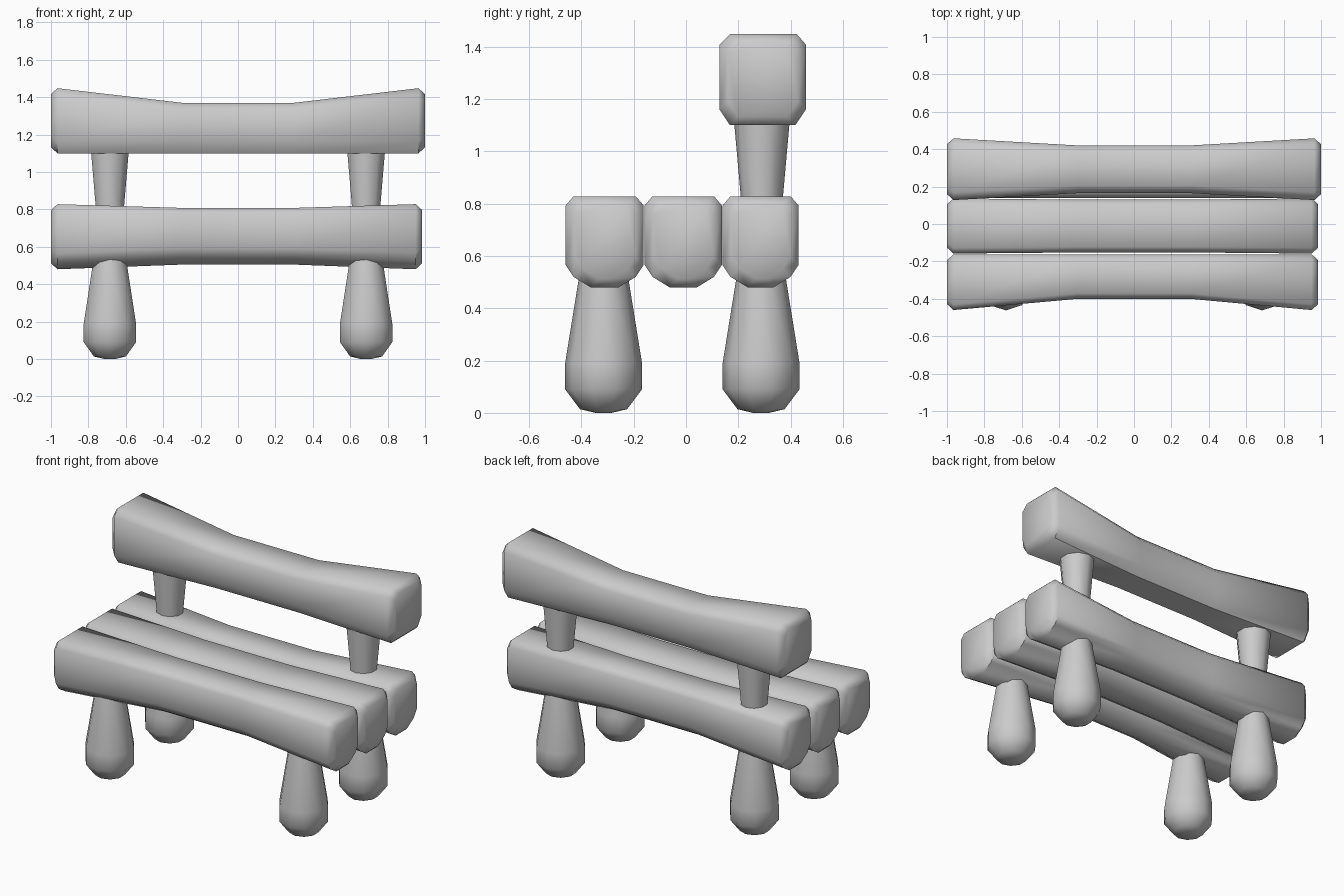
import bpy, bmesh, math

if "Cube" in bpy.data.objects:
    bpy.data.objects.remove(bpy.data.objects["Cube"])

# Cross-sections: (side, dy, up, dz) = which edge the point hangs on and its inset
SEAT_SECTION = [(0, .03, 1, 0), (1, .03, 1, 0), (1, 0, 1, .035), (1, 0, 0, .085), (1, .03, 0, .04),
                (1, .095, 0, 0), (0, .095, 0, 0), (0, .03, 0, .04), (0, 0, 0, .085), (0, 0, 1, .035)]
BACK_SECTION = [(0, .04, 1, 0), (1, .035, 1, 0), (1, 0, 1, .04), (1, 0, 0, .06),
                (1, .04, 0, 0), (0, .04, 0, 0), (0, 0, 0, .06), (0, 0, 1, .04)]


def finish(bm, name, angle):
    bmesh.ops.recalc_face_normals(bm, faces=bm.faces)
    me = bpy.data.meshes.new(name)
    bm.to_mesh(me)
    bm.free()
    ob = bpy.data.objects.new(name, me)
    bpy.context.collection.objects.link(ob)
    bpy.ops.object.select_all(action='DESELECT')
    ob.select_set(True)
    bpy.context.view_layer.objects.active = ob
    bpy.ops.object.shade_smooth_by_angle(angle=math.radians(angle))
    return ob


def loft(name, rings, angle=50):
    bm = bmesh.new()
    vs = [[bm.verts.new(p) for p in r] for r in rings]
    n = len(vs[0])
    for a, b in zip(vs, vs[1:]):
        for i in range(n):
            j = (i + 1) % n
            bm.faces.new((a[i], a[j], b[j], b[i]))
    bm.faces.new(vs[0])
    bm.faces.new(vs[-1])
    return finish(bm, name, angle)


def plank(name, end, mid, section, x0, x1):
    """Lofted beam; end and mid are (y0, y1, z0, z1) boxes, the ends are chamfered."""
    def ring(x, box, shrink=0.0):
        y0, y1, z0, z1 = box
        y0, y1, z0, z1 = y0 + shrink, y1 - shrink, z0 + shrink, z1 - shrink
        return [(x, y1 - dy if s else y0 + dy, z1 - dz if u else z0 + dz)
                for s, dy, u, dz in section]
    loft(name, [ring(x0, end, .032), ring(x0 + .035, end), ring(-.3, mid),
                ring(.3, mid), ring(x1 - .035, end), ring(x1, end, .032)])


def turned(name, x, y, profile, sides=10):
    """Round part from (radius, z) pairs, with a corner pointing along y."""
    loft(name, [[(x + r * math.sin(2 * math.pi * i / sides),
                  y + r * math.cos(2 * math.pi * i / sides), z)
                 for i in range(sides)] for r, z in profile])


# Seat planks
plank("seat_plank_front", (-.46, -.162, .48, .828), (-.40, -.162, .505, .808), SEAT_SECTION, -1, .985)
plank("seat_plank_middle", (-.158, .137, .48, .828), (-.152, .130, .505, .808), SEAT_SECTION, -1, .985)
plank("seat_plank_back", (.14, .43, .48, .828), (.14, .375, .505, .808), SEAT_SECTION, -1, .985)

# Backrest
plank("backrest", (.128, .458, 1.10, 1.448), (.165, .42, 1.10, 1.37), BACK_SECTION, -1, 1)

# Legs and backrest posts
LEG = [(.03, 0), (.09, .014), (.147, .09), (.147, .19), (.097, .5), (.085, .58)]
POST = [(.076, .76), (.081, .83), (.105, 1.1), (.108, 1.14)]
for side, x in (("left", -.685), ("right", .685)):
    turned("front_leg_" + side, x, -.315, LEG)
    turned("back_leg_" + side, x, .287, LEG)
    turned("backrest_post_" + side, x, .29, POST)
